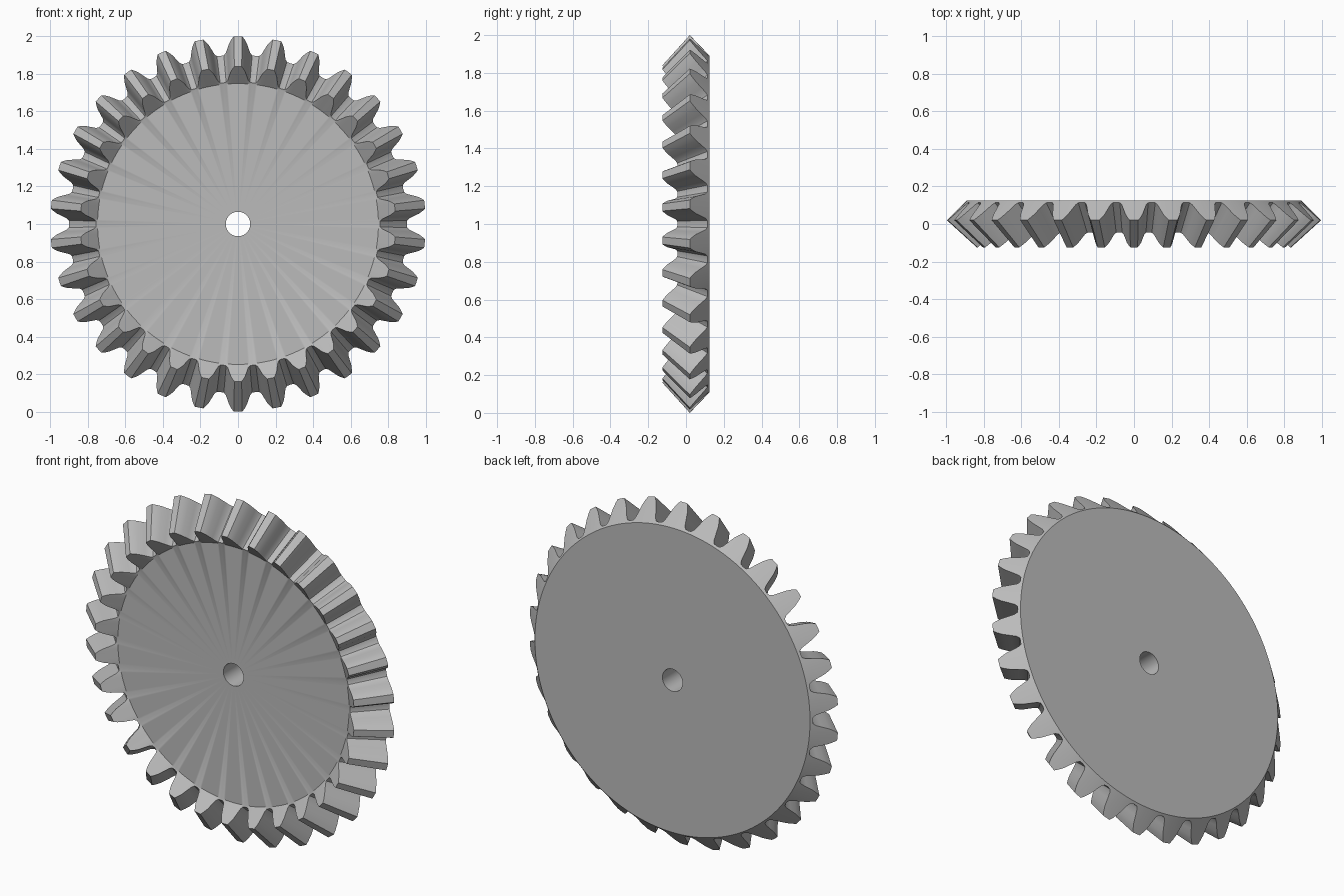
import bpy
import bmesh
from math import sin, cos, radians

cube = bpy.data.objects.get("Cube")
if cube:
    bpy.data.objects.remove(cube, do_unlink=True)

TEETH = 30
PITCH = 360 / TEETH
APEX_Y = -0.886      # apex of the pitch cone, on the gear axis
INNER_SCALE = 0.84   # small end of the teeth relative to the large end
HOLE_R = 0.065
FRONT_Y, BACK_Y = -0.042, 0.125

# Half tooth outline at the large end: angle from tooth centre, radius
flank = [(1.3, 1.0), (2.0, 0.985), (2.75, 0.965), (3.5, 0.935),
         (4.1, 0.913), (4.8, 0.902)]
tooth = [(-a, r) for a, r in reversed(flank)] + [(0, 1.0)] + flank + [(PITCH / 2, 0.9)]
outline = [(i * PITCH + a, r) for i in range(TEETH) for a, r in tooth]


def back_cone_y(r):
    return 0.02 + 0.95 * (1.0 - r)


def large_end(r):
    return r, back_cone_y(r)


def small_end(r):
    return r * INNER_SCALE, APEX_Y + (back_cone_y(r) - APEX_Y) * INNER_SCALE


# Section rings, from the front of the bore round to its back
sections = [
    lambda r: (HOLE_R, FRONT_Y),
    lambda r: (0.748, FRONT_Y),
    small_end,
    large_end,
    lambda r: (0.89, BACK_Y),
    lambda r: (HOLE_R, BACK_Y),
]

bm = bmesh.new()
rings = []
for section in sections:
    ring = []
    for angle, radius in outline:
        r, y = section(radius)
        a = radians(angle)
        ring.append(bm.verts.new((r * sin(a), y, 1 + r * cos(a))))
    rings.append(ring)

# Skin neighbouring rings, closing through the bore
count = len(outline)
for k, ring in enumerate(rings):
    other = rings[(k + 1) % len(rings)]
    for i in range(count):
        j = (i + 1) % count
        bm.faces.new((ring[i], ring[j], other[j], other[i]))
bmesh.ops.recalc_face_normals(bm, faces=bm.faces)

mesh = bpy.data.meshes.new("bevel_gear")
bm.to_mesh(mesh)
bm.free()
gear = bpy.data.objects.new("bevel_gear", mesh)
bpy.context.collection.objects.link(gear)

# Plain grey metal
grey = bpy.data.materials.new("grey")
grey.use_nodes = True
colour = (0.5, 0.5, 0.5, 1)
grey.diffuse_color = colour
grey.node_tree.nodes["Principled BSDF"].inputs["Base Color"].default_value = colour
mesh.materials.append(grey)

# Smooth flanks and bore, crisp edges
bpy.ops.object.select_all(action="DESELECT")
gear.select_set(True)
bpy.context.view_layer.objects.active = gear
bpy.ops.object.shade_smooth_by_angle(angle=radians(25))
